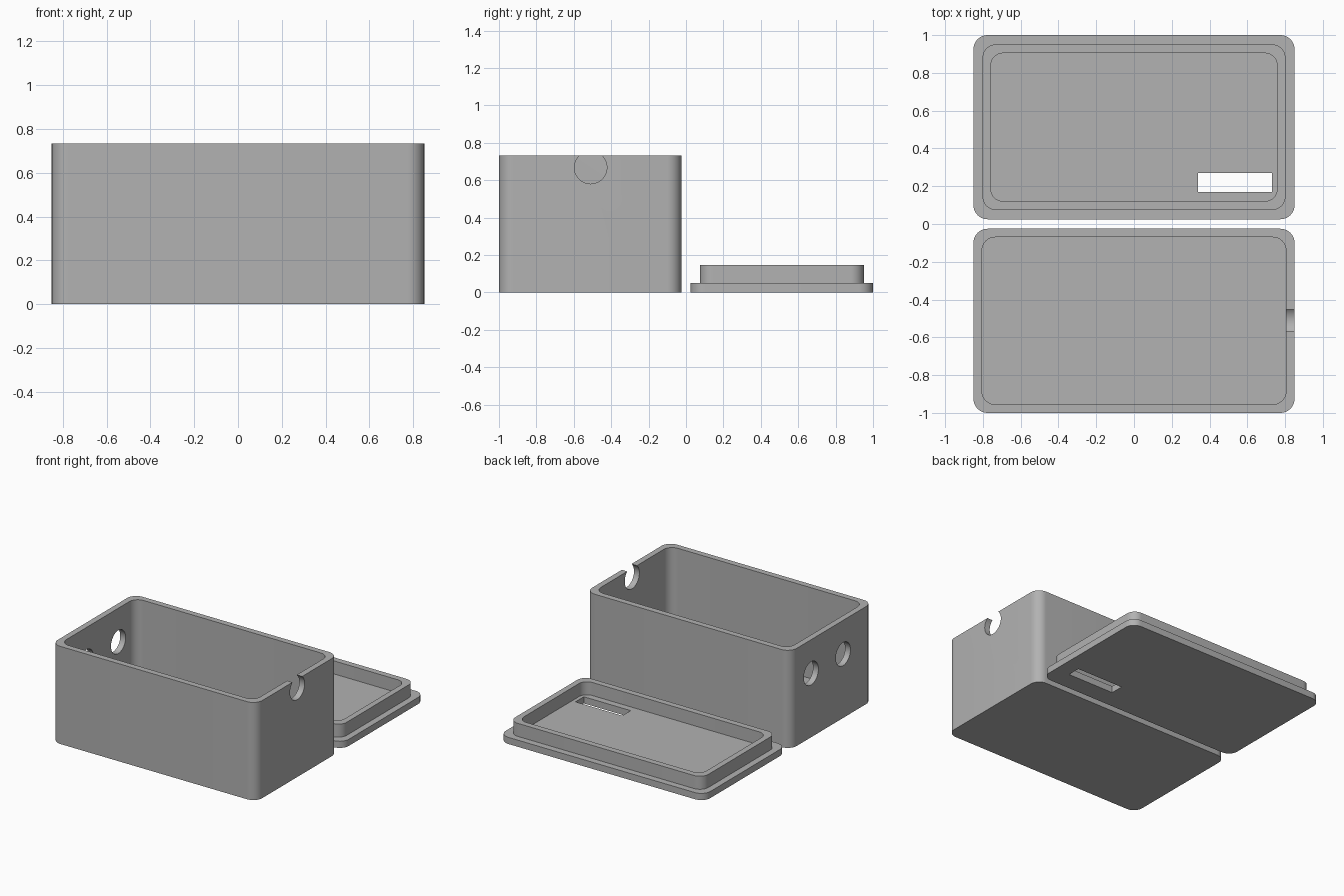
import bpy
import math

default_cube = bpy.data.objects.get("Cube")
if default_cube:
    bpy.data.objects.remove(default_cube, do_unlink=True)

GREY = (0.445, 0.445, 0.445, 1.0)
plastic = bpy.data.materials.new("grey plastic")
plastic.use_nodes = True
plastic.diffuse_color = GREY
plastic.node_tree.nodes["Principled BSDF"].inputs["Base Color"].default_value = GREY

HALF_X, HALF_Y = 0.85, 0.4875      # outer footprint shared by tray and lid
CENTRE_Y = 0.5125
HEIGHT = 0.733
FLOOR = 0.05
WALL = 0.045


def rounded_slab(name, y, hx, hy, radius, z0, z1, steps=10):
    """Upright prism with a rounded rectangle outline."""
    outline = []
    for quarter, (sx, sy) in enumerate([(1, 1), (-1, 1), (-1, -1), (1, -1)]):
        for i in range(steps + 1):
            a = math.pi / 2 * (quarter + i / steps)
            outline.append((sx * (hx - radius) + radius * math.cos(a),
                            y + sy * (hy - radius) + radius * math.sin(a)))
    n = len(outline)
    verts = [(px, py, z) for z in (z0, z1) for px, py in outline]
    faces = [tuple(reversed(range(n))), tuple(range(n, 2 * n))]
    faces += [(i, (i + 1) % n, n + (i + 1) % n, n + i) for i in range(n)]
    mesh = bpy.data.meshes.new(name)
    mesh.from_pydata(verts, [], faces)
    mesh.materials.append(plastic)
    obj = bpy.data.objects.new(name, mesh)
    bpy.context.collection.objects.link(obj)
    return obj


def round_hole(x, y, z, radius=0.087):
    """Cutter for a cable hole through an end wall."""
    bpy.ops.mesh.primitive_cylinder_add(vertices=48, radius=radius, depth=0.2,
                                        location=(x, y, z),
                                        rotation=(0, math.pi / 2, 0))
    return finish_cutter()


def box_cutter(x0, x1, y0, y1, z0, z1):
    bpy.ops.mesh.primitive_cube_add(
        size=1, location=((x0 + x1) / 2, (y0 + y1) / 2, (z0 + z1) / 2))
    bpy.context.object.scale = (x1 - x0, y1 - y0, z1 - z0)
    return finish_cutter()


def finish_cutter():
    cutter = bpy.context.object
    cutter.name = "cutter"
    cutter.data.materials.append(plastic)
    return cutter


def combine(target, tool, operation="DIFFERENCE"):
    """Apply a boolean and discard the tool object."""
    tool.hide_render = True
    mod = target.modifiers.new("boolean", "BOOLEAN")
    mod.operation = operation
    mod.solver = "EXACT"
    mod.object = tool
    bpy.context.view_layer.objects.active = target
    bpy.ops.object.modifier_apply(modifier=mod.name)
    bpy.data.objects.remove(tool, do_unlink=True)


def smooth(obj):
    bpy.ops.object.select_all(action="DESELECT")
    obj.select_set(True)
    bpy.context.view_layer.objects.active = obj
    bpy.ops.object.shade_smooth_by_angle(angle=math.radians(30))


# Open tray with a deep cavity
tray = rounded_slab("tray", -CENTRE_Y, HALF_X, HALF_Y, 0.075, 0, HEIGHT)
combine(tray, rounded_slab("cavity", -CENTRE_Y, HALF_X - WALL, HALF_Y - WALL,
                           0.07, FLOOR, HEIGHT + 0.2))

# Open notch in one end wall, two cable holes in the other
combine(tray, round_hole(HALF_X, -0.51, 0.668))
for hole_y in (-0.27, -0.65):
    combine(tray, round_hole(-HALF_X, hole_y, 0.48))

# Lid lying upside down: flange plate, raised locating rim, shallow recess
lid = rounded_slab("lid", CENTRE_Y, HALF_X, HALF_Y, 0.075, 0, FLOOR)
combine(lid, rounded_slab("rim", CENTRE_Y, 0.802, 0.438, 0.07, FLOOR / 2, 0.148),
        "UNION")
combine(lid, rounded_slab("recess", CENTRE_Y, 0.758, 0.392, 0.065, FLOOR, 0.3))

# Rectangular slot through the lid plate
combine(lid, box_cutter(0.34, 0.73, 0.17, 0.27, -0.1, 0.1))

for part in (tray, lid):
    smooth(part)
